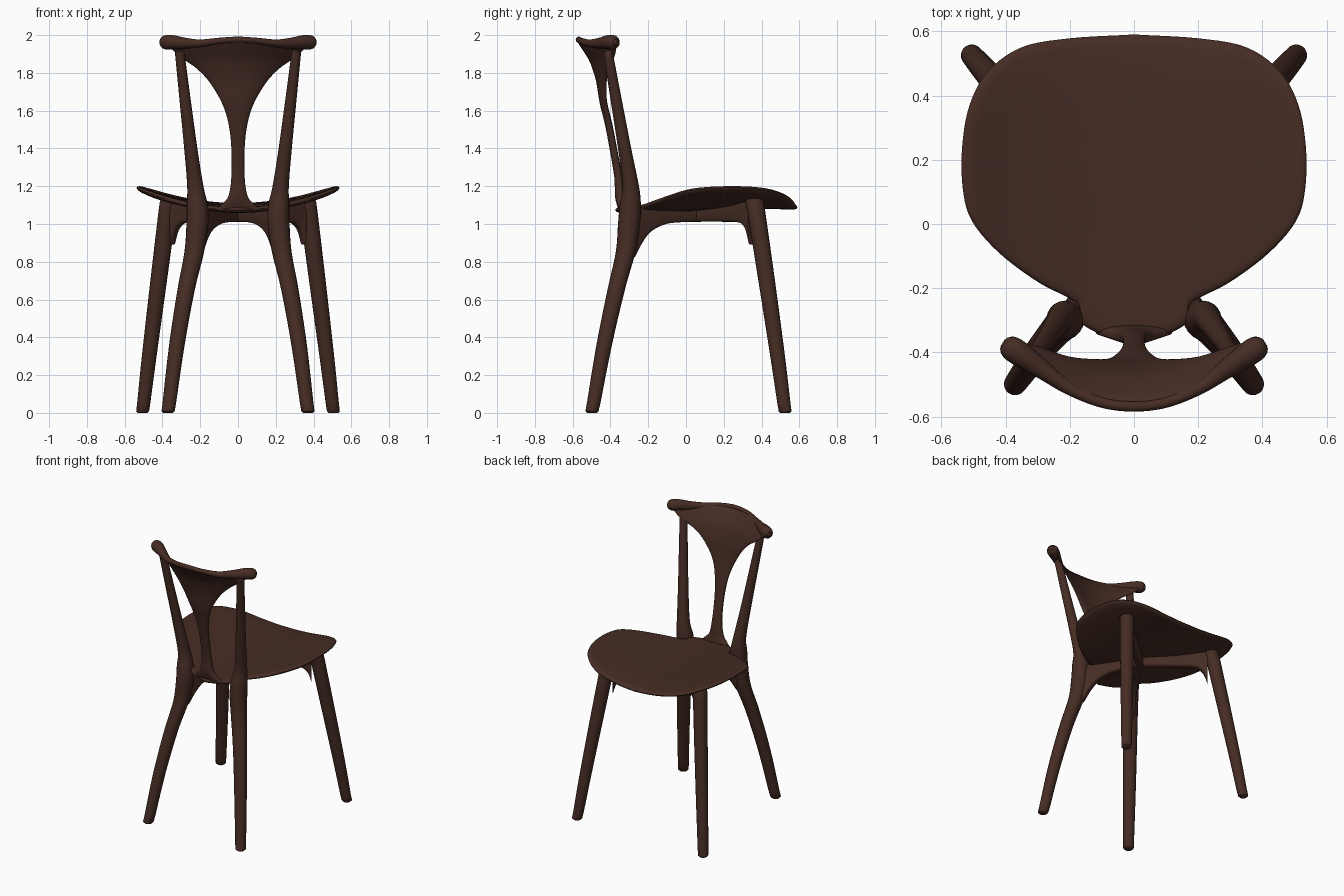
import bpy, bmesh, math
from mathutils import Vector

cube = bpy.data.objects.get("Cube")
if cube:
    bpy.data.objects.remove(cube, do_unlink=True)

wood = bpy.data.materials.new("dark_brown_wood")
wood.use_nodes = True
COLOUR = (0.06, 0.025, 0.017, 1)
wood.diffuse_color = COLOUR
bsdf = wood.node_tree.nodes["Principled BSDF"]
bsdf.inputs["Base Color"].default_value = COLOUR
bsdf.inputs["Roughness"].default_value = 0.6


def spline(points, steps):
    """Catmull-Rom samples through points of any dimension."""
    pts = [Vector(p) for p in points]
    pts = [2 * pts[0] - pts[1]] + pts + [2 * pts[-1] - pts[-2]]
    out = []
    for a, b, c, d in zip(pts, pts[1:], pts[2:], pts[3:]):
        for i in range(steps):
            t = i / steps
            out.append(b + (c - a) * (t / 2) + (2 * a - 5 * b + 4 * c - d) * (t * t / 2)
                       + (3 * b - a - 3 * c + d) * (t ** 3 / 2))
    return out + [pts[-2]]


def loft(name, rings, angle=50):
    """Skin closed rings of points and cap both ends."""
    bm = bmesh.new()
    loops = [[bm.verts.new(p) for p in ring] for ring in rings]
    n = len(loops[0])
    for low, high in zip(loops, loops[1:]):
        for i in range(n):
            j = (i + 1) % n
            bm.faces.new((low[i], low[j], high[j], high[i]))
    bm.faces.new(loops[0][::-1])
    bm.faces.new(loops[-1])
    bmesh.ops.recalc_face_normals(bm, faces=bm.faces)
    mesh = bpy.data.meshes.new(name)
    bm.to_mesh(mesh)
    bm.free()
    mesh.materials.append(wood)
    obj = bpy.data.objects.new(name, mesh)
    bpy.context.collection.objects.link(obj)
    bpy.ops.object.select_all(action='DESELECT')
    obj.select_set(True)
    bpy.context.view_layer.objects.active = obj
    bpy.ops.object.shade_smooth_by_angle(angle=math.radians(angle))
    return obj


def tube(name, points, steps=6, sides=20, level_ends=False):
    """Round bar along (x, y, z, radius) points with softened ends."""
    samples = spline(points, steps)
    path = [s.xyz for s in samples]
    rings = []
    last = len(path) - 1
    for i, s in enumerate(samples):
        tangent = (path[min(i + 1, last)] - path[max(i - 1, 0)]).normalized()
        if level_ends:
            tangent = Vector((0, 0, 1))
        ref = Vector((0, 1, 0)) if abs(tangent.y) < 0.9 else Vector((1, 0, 0))
        u = tangent.cross(ref).normalized()
        v = tangent.cross(u)

        def ring(centre, r):
            return [centre + (u * math.cos(a) + v * math.sin(a)) * r
                    for a in (math.tau * k / sides for k in range(sides))]
        r = s[3]
        body = ring(path[i], r)
        if i == 0:
            rings += [ring(path[i], r * 0.75), ring(path[i] + tangent * r * 0.25, r)]
        elif i == last:
            rings += [ring(path[i] - tangent * r * 0.25, r), ring(path[i], r * 0.75)]
        else:
            rings.append(body)
    return loft(name, rings)


def seat_z(x, y):
    return 1.1 + 0.03 * y + 0.35 * x * x - 0.4 * max(0, y - 0.4) ** 2


# Dished seat with a narrow tongue reaching back between the posts
half = spline([(0, 0.59), (0.2, 0.578), (0.35, 0.55), (0.455, 0.475), (0.512, 0.37),
               (0.535, 0.24), (0.533, 0.11), (0.505, 0.01), (0.42, -0.09), (0.3, -0.18),
               (0.2, -0.232), (0.17, -0.26), (0.168, -0.305), (0.1, -0.345), (0, -0.375)], 5)
outline = half + [Vector((-p.x, p.y)) for p in half[-2:0:-1]]
centre = Vector((0, 0.1))
layers = [(s, 0) for s in (0.02, 0.2, 0.4, 0.6, 0.8, 0.93)]
layers += [(0.975, -0.002), (0.993, -0.008), (1, -0.015), (0.99, -0.023), (0.965, -0.028)]
layers += [(s, -0.032) for s in (0.9, 0.7, 0.5, 0.3, 0.02)]
rings = []
for scale, drop in layers:
    flat = [centre + (p - centre) * scale for p in outline]
    rings.append([(p.x, p.y, seat_z(p.x, p.y) + drop) for p in flat])
loft("seat", rings)

# Back splat: (half width, y, z, half thickness) rows, bowed back in the middle
rows = spline([(0.12, -0.335, 1.075, 0.02), (0.085, -0.342, 1.105, 0.025),
               (0.05, -0.35, 1.15, 0.026), (0.035, -0.358, 1.25, 0.022),
               (0.035, -0.385, 1.4, 0.02), (0.05, -0.41, 1.53, 0.02),
               (0.085, -0.437, 1.64, 0.02), (0.15, -0.455, 1.75, 0.02),
               (0.215, -0.475, 1.82, 0.02), (0.285, -0.495, 1.87, 0.02),
               (0.335, -0.52, 1.91, 0.02), (0.365, -0.548, 1.95, 0.018),
               (0.36, -0.565, 1.972, 0.014)], 4)
rings = []
for w, y, z, t in rows:
    ring = []
    for k in range(40):
        a = math.tau * k / 40
        x = w * math.cos(a)
        edge = math.copysign(abs(math.sin(a)) ** 0.7, math.sin(a))
        bow = 1.3 * x * x if z > 1.3 else 0
        ring.append((x, y + bow + t * edge, z))
    rings.append(ring)
loft("back_splat", rings)

# Crest rail, thin in the middle and swelling into rounded ends
crest = [(0, -0.568, 1.976, 0.016), (0.1, -0.556, 1.97, 0.016), (0.2, -0.513, 1.957, 0.02),
         (0.28, -0.457, 1.957, 0.029), (0.34, -0.415, 1.962, 0.037),
         (0.375, -0.391, 1.962, 0.039), (0.396, -0.378, 1.962, 0.032),
         (0.409, -0.37, 1.962, 0.016)]
tube("crest_rail", [(-x, y, z, r) for x, y, z, r in crest[:0:-1]] + crest)

front_leg = [(0.505, 0.525, 0, 0.034), (0.47, 0.485, 0.3, 0.039),
             (0.42, 0.427, 0.7, 0.044), (0.365, 0.362, 1.135, 0.048)]
back_leg = [(0.37, -0.498, 0, 0.035), (0.325, -0.435, 0.35, 0.041),
            (0.275, -0.37, 0.65, 0.046), (0.232, -0.32, 0.85, 0.052),
            (0.215, -0.302, 1.0, 0.058), (0.216, -0.295, 1.1, 0.056),
            (0.226, -0.292, 1.2, 0.043), (0.25, -0.325, 1.4, 0.035),
            (0.285, -0.377, 1.7, 0.029), (0.31, -0.415, 1.92, 0.025)]


# Under-seat arm running from the centre joint out to a leg, deepening at the leg
def arm(name, end, bottoms, side):
    start = Vector((0, 0.06))
    end = Vector((end[0] * side, end[1]))
    across = (end - start).orthogonal().normalized()
    rings = []
    for t, bottom in spline(bottoms, 4):
        p = start.lerp(end, t)
        top = seat_z(p.x, p.y) - 0.012
        width = 0.026
        ring = []
        for k in range(16):
            a = math.tau * k / 16
            cx, cz = (math.copysign(abs(f) ** 0.4, f) for f in (math.cos(a), math.sin(a)))
            q = p + across * width * cx
            ring.append((q.x, q.y, (top + bottom) / 2 + (top - bottom) / 2 * cz))
        rings.append(ring)
    loft(name, rings)


for side, label in ((1, "left"), (-1, "right")):
    for part, path in (("front_leg", front_leg), ("back_leg_and_post", back_leg)):
        tube(label + "_" + part, [(x * side, y, z, r) for x, y, z, r in path],
             level_ends=True)
    arm(label + "_front_arm", (0.375, 0.372),
        [(-0.06, 1.012), (0.4, 1.012), (0.72, 1.008), (0.82, 0.99), (0.88, 0.95), (0.92, 0.89)], side)
    arm(label + "_back_arm", (0.225, -0.31),
        [(-0.06, 1.012), (0.3, 1.008), (0.5, 0.995), (0.68, 0.96), (0.8, 0.905), (0.92, 0.82)], side)
